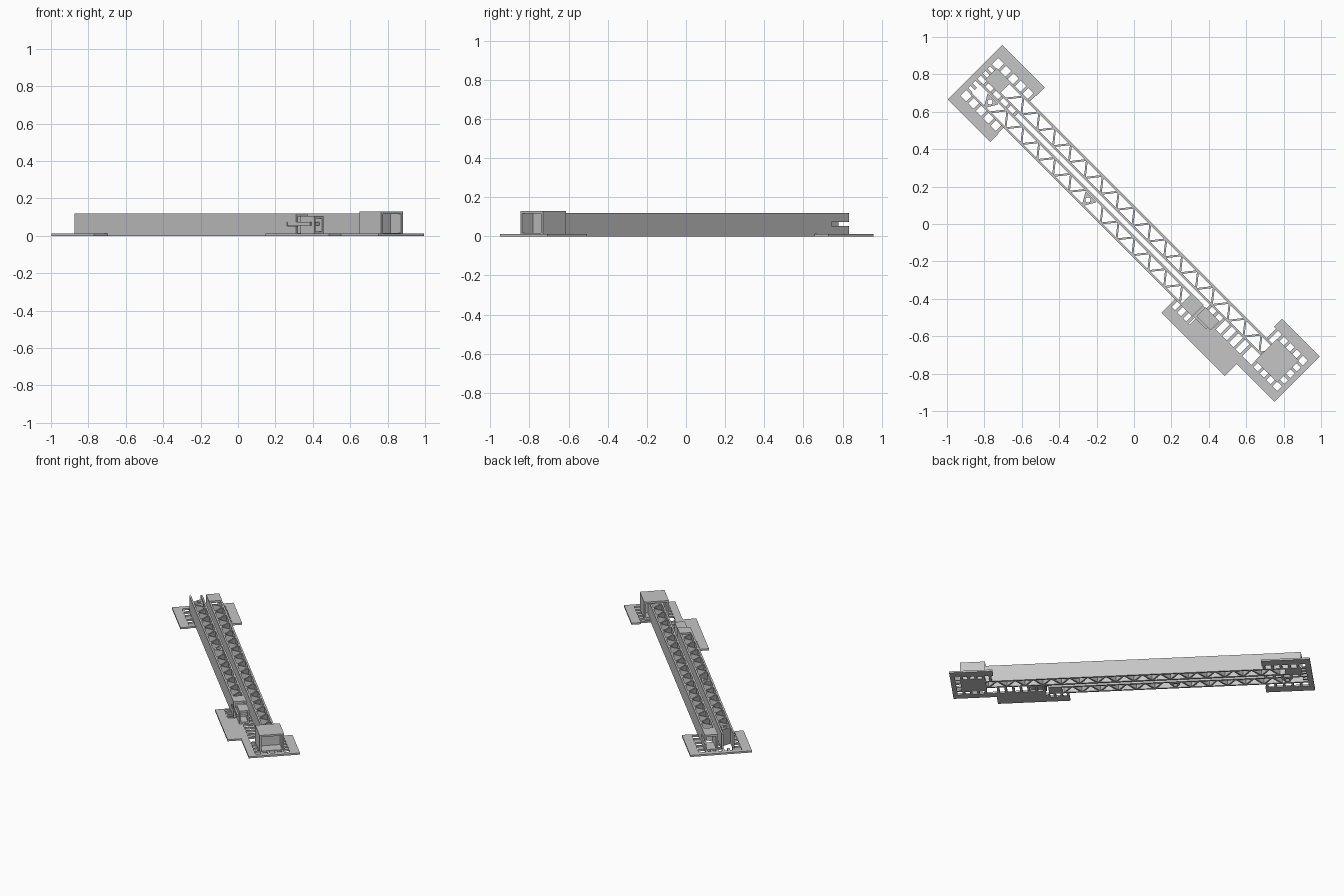
import bpy, bmesh, math
from mathutils import Matrix, Vector

if "Cube" in bpy.data.objects:
    bpy.data.objects.remove(bpy.data.objects["Cube"])

# Everything is laid out along x, then turned 45 degrees onto the diagonal
TURN = Matrix.Rotation(-math.pi / 4, 4, 'Z')
H = 0.118          # rail height
PAD = 0.012        # base plate thickness
WALL = 0.012       # rail wall thickness

grey = bpy.data.materials.new("light_grey")
grey.diffuse_color = (0.56, 0.56, 0.56, 1)
grey.use_nodes = True
grey.node_tree.nodes["Principled BSDF"].inputs["Base Color"].default_value = grey.diffuse_color


def prism(bm, pts, z0, z1):
    """Extrude a flat outline between two heights."""
    lo = [bm.verts.new((x, y, z0)) for x, y in pts]
    hi = [bm.verts.new((x, y, z1)) for x, y in pts]
    bm.faces.new(lo[::-1])
    bm.faces.new(hi)
    n = len(pts)
    for i in range(n):
        j = (i + 1) % n
        bm.faces.new((lo[i], lo[j], hi[j], hi[i]))


def box(bm, u0, u1, v0, v1, z0, z1):
    prism(bm, [(u0, v0), (u1, v0), (u1, v1), (u0, v1)], z0, z1)


def rib(bm, a, b, t, z0, z1):
    """Thin upright web from point a to point b."""
    a, b = Vector(a), Vector(b)
    d = (b - a).normalized() * t / 2
    n = Vector((-d.y, d.x))
    prism(bm, [a - n, b - n, b + n, a + n], z0, z1)


def finish(bm, name):
    bmesh.ops.recalc_face_normals(bm, faces=bm.faces)
    bm.transform(TURN)
    me = bpy.data.meshes.new(name)
    bm.to_mesh(me)
    bm.free()
    me.materials.append(grey)
    ob = bpy.data.objects.new(name, me)
    bpy.context.collection.objects.link(ob)


def rail(name, u0, u1, v0, v1, skip):
    """Two upright walls joined by a zigzag web; skip = spans with no web."""
    bm = bmesh.new()
    box(bm, u0, u1, v0, v0 + WALL, 0, H)
    box(bm, u0, u1, v1 - WALL, v1, 0, H)
    half, u, side = 0.06, u0 + 0.02, 0
    lo, hi = v0 + WALL / 2, v1 - WALL / 2
    while u + half < u1:
        if not any(s < u + half / 2 < e for s, e in skip):
            ends = (lo, hi) if side == 0 else (hi, lo)
            rib(bm, (u, ends[0]), (u + half, ends[1]), 0.01, 0, H)
        u += half
        side = 1 - side
    return bm


def slotted(bm, u0, u1, v0, v1):
    """Wall end with a horizontal slot."""
    box(bm, u0, u1, v0, v1, 0, 0.052)
    box(bm, u0, u1, v0, v1, 0.073, H)


def boss(name, u, v):
    """Triangular boss with a round hole."""
    bm = bmesh.new()
    n, r = 24, 0.014
    rings = []
    for z in (0, H):
        for outer in (False, True):
            ring = []
            for i in range(n):
                a = 2 * math.pi * i / n
                k = (a - math.pi / 2 + math.pi / 3) % (2 * math.pi / 3) - math.pi / 3
                d = min(0.024 / math.cos(k), 0.046) if outer else r
                ring.append(bm.verts.new((u + d * math.cos(a), v + 0.004 + d * math.sin(a), z)))
            rings.append(ring)
    for p, q in ((0, 1), (1, 3), (3, 2), (2, 0)):
        for i in range(n):
            j = (i + 1) % n
            bm.faces.new((rings[p][i], rings[p][j], rings[q][j], rings[q][i]))
    finish(bm, name)


# Long rail, with a slotted outer wall and cover at its far end
UV0, UV1 = -0.018, 0.07
bm = rail("long_rail", -0.98, 1.05, UV0, UV1, [])
box(bm, -1.108, -0.98, UV0, UV0 + WALL, 0, H)
slotted(bm, -1.108, -0.98, UV1 - WALL, UV1)
finish(bm, "long_rail")
bm = bmesh.new()
for z0, z1 in ((0, 0.014), (0.104, H + 0.001)):
    box(bm, -1.108, -1.0, UV0, UV1, z0, z1)
finish(bm, "long_rail_end_cover")

# Short rail, open fork at the far end, slotted near end
LV0, LV1 = -0.13, -0.043
bm = rail("short_rail", -1.108, 0.5, LV0, LV1,
          [(-1.2, -0.95), (-0.32, -0.21)])
slotted(bm, 0.5, 0.57, LV0, LV0 + WALL)
box(bm, 0.5, 0.57, LV1 - WALL, LV1, 0, H)
finish(bm, "short_rail")
bm = bmesh.new()
for z0, z1 in ((0, 0.014), (0.104, H + 0.001)):
    box(bm, 0.482, 0.57, LV0, LV1, z0, z1)
finish(bm, "short_rail_end_cover")
boss("middle_pivot_boss", -0.265, -0.087)
boss("end_pivot_boss", -1.006, -0.087)

# Sliding tongue and its hollow block
bm = bmesh.new()
box(bm, 0.5, 0.67, -0.125, -0.048, 0.055, 0.073)
finish(bm, "tongue")
bm = bmesh.new()
for z0, z1 in ((0.012, 0.024), (0.093, 0.105)):
    box(bm, 0.585, 0.69, -0.113, -0.045, z0, z1)
for v in (-0.113, -0.055):
    box(bm, 0.585, 0.69, v, v + 0.01, 0.024, 0.093)
finish(bm, "tongue_block")

# Square sleeve over the near end of the long rail
bm = bmesh.new()
B0, B1, V0, V1, T = 0.975, 1.14, -0.057, 0.107, 0.013
box(bm, B0, B1, V0, V1, 0, 0.016)
box(bm, B0, B1, V0, V1, 0.117, 0.13)
box(bm, B0, B1, V0, V0 + T, 0.016, 0.117)
box(bm, B0, B1, V1 - T, V1, 0.016, 0.117)
box(bm, 1.05, 1.06, V0 + T, V1 - T, 0.016, 0.117)
finish(bm, "end_sleeve")


def spokes(bm, along_u, positions, a, b):
    """Short bars across the gap a..b between base plate and part."""
    for p in positions:
        if along_u:
            box(bm, a, b, p - 0.008, p + 0.008, 0, PAD)
        else:
            box(bm, p - 0.008, p + 0.008, a, b, 0, PAD)


# Far base plate: open frame on three sides
bm = bmesh.new()
box(bm, -1.175, -1.14, -0.234, 0.178, 0, PAD)
box(bm, -1.14, -0.853, 0.115, 0.178, 0, PAD)
box(bm, -1.14, -0.853, -0.234, -0.172, 0, PAD)
cols = [-1.09 + 0.056 * i for i in range(5)]
spokes(bm, False, cols, UV1, 0.115)
spokes(bm, False, cols, -0.172, LV0)
spokes(bm, False, cols, LV1, UV0)
spokes(bm, True, [-0.12, -0.087, -0.05, -0.01, 0.026, 0.06], -1.14, -1.108)
finish(bm, "far_base_plate")

# Near base plate around the sleeve
bm = bmesh.new()
box(bm, 1.172, 1.203, -0.14, 0.202, 0, PAD)
box(bm, 0.918, 1.172, 0.14, 0.202, 0, PAD)
box(bm, 0.918, 1.172, -0.14, -0.09, 0, PAD)
cols = [0.985 + 0.048 * i for i in range(4)]
spokes(bm, False, cols, V1, 0.14)
spokes(bm, False, cols, -0.09, V0)
spokes(bm, False, [0.94], UV1, 0.14)
spokes(bm, True, [-0.045, 0.0, 0.05, 0.095], B1, 1.172)
finish(bm, "near_base_plate")

# Side base plate under the tongue
bm = bmesh.new()
box(bm, 0.44, 0.59, -0.231, -0.172, 0, PAD)
box(bm, 0.59, 0.918, -0.231, -0.09, 0, PAD)
spokes(bm, False, [0.448, 0.49, 0.535, 0.575], -0.172, LV0)
spokes(bm, False, [0.6 + 0.05 * i for i in range(7)], -0.09, UV0)
finish(bm, "side_base_plate")
